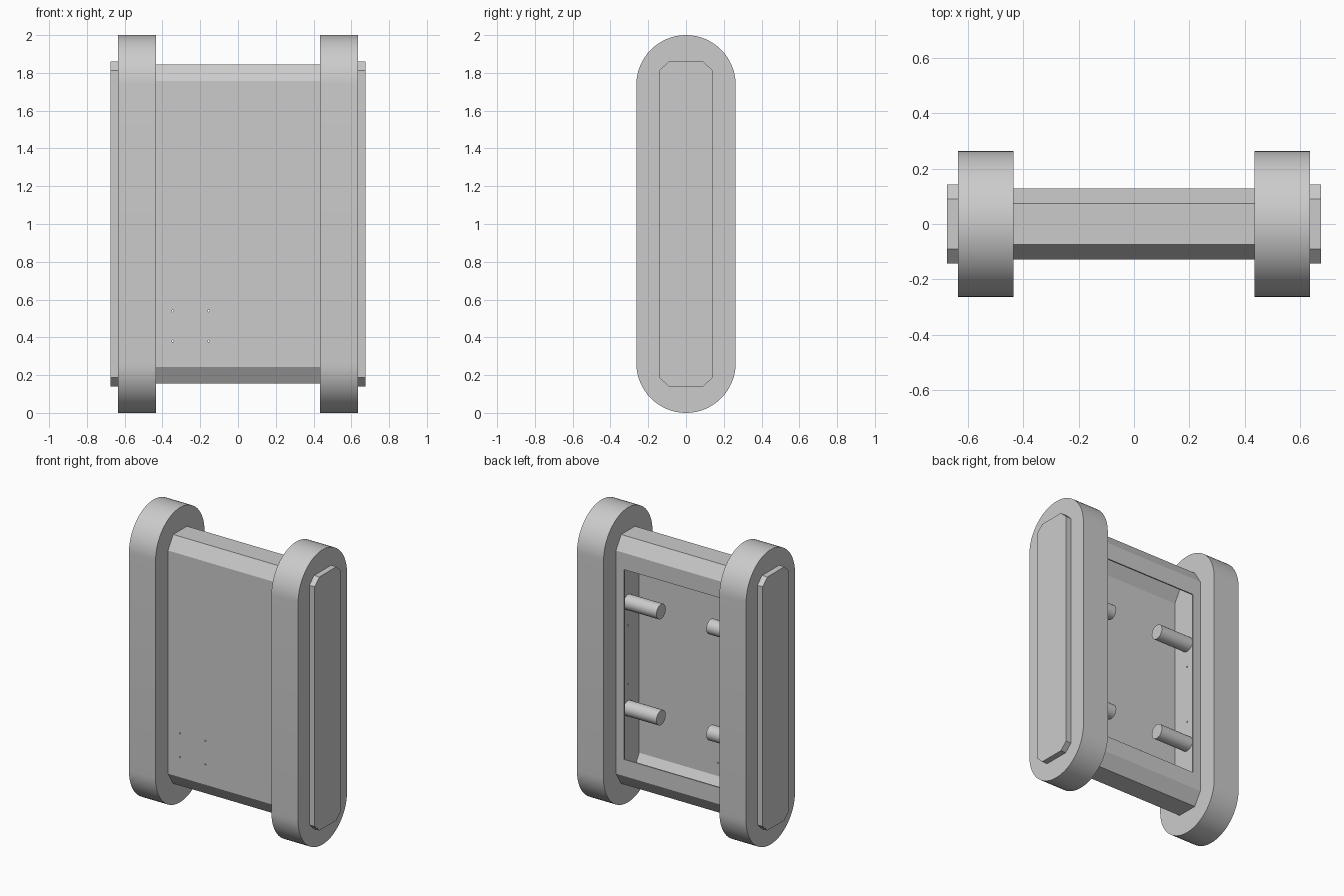
import bpy, bmesh, math

if "Cube" in bpy.data.objects:
    bpy.data.objects.remove(bpy.data.objects["Cube"])

grey = bpy.data.materials.new("plain grey")
grey.diffuse_color = (0.6, 0.6, 0.6, 1)
grey.use_nodes = True
grey.node_tree.nodes["Principled BSDF"].inputs["Base Color"].default_value = grey.diffuse_color


def prism(name, profile, x0, x1):
    """Extrude a (y, z) outline along x."""
    bm = bmesh.new()
    face = bm.faces.new([bm.verts.new((x0, y, z)) for y, z in profile])
    new = bmesh.ops.extrude_face_region(bm, geom=[face])["geom"]
    bmesh.ops.translate(bm, vec=(x1 - x0, 0, 0),
                        verts=[v for v in new if isinstance(v, bmesh.types.BMVert)])
    bmesh.ops.recalc_face_normals(bm, faces=bm.faces)
    mesh = bpy.data.meshes.new(name)
    bm.to_mesh(mesh)
    bm.free()
    mesh.materials.append(grey)
    ob = bpy.data.objects.new(name, mesh)
    bpy.context.collection.objects.link(ob)
    return ob


def octagon(hy, hz, cy, cz):
    """Chamfered rectangle centred on z = 1."""
    quarter = [(hy, hz - cz), (hy - cy, hz)]
    pts = quarter + [(-y, z) for y, z in quarter[::-1]]
    return [(y, 1 + z) for y, z in pts + [(-y, -z) for y, z in pts]]


def ring(y, z, r, n):
    return [(y + r * math.cos(2 * math.pi * i / n), z + r * math.sin(2 * math.pi * i / n))
            for i in range(n)]


def activate(ob):
    bpy.ops.object.select_all(action="DESELECT")
    ob.select_set(True)
    bpy.context.view_layer.objects.active = ob


def smooth(ob):
    activate(ob)
    bpy.ops.object.shade_smooth_by_angle(angle=math.radians(25))


def cut(ob, cutter):
    mod = ob.modifiers.new("cut", "BOOLEAN")
    mod.operation, mod.solver, mod.object = "DIFFERENCE", "EXACT", cutter
    activate(ob)
    bpy.ops.object.modifier_apply(modifier=mod.name)
    bpy.data.objects.remove(cutter)


# Hollow chamfered body between the side pods
body = prism("body", octagon(0.129, 0.845, 0.055, 0.088), -0.435, 0.435)
cut(body, prism("cavity_cutter", octagon(0.12, 0.80, 0.055, 0.09), -0.5, 0.5))

# Rectangular opening in the back
cut(body, prism("opening_cutter", [(0.05, 0.356), (0.2, 0.356), (0.2, 1.644), (0.05, 1.644)],
                -0.374, 0.374))

# Four pin holes through the front
for x in (-0.345, -0.155):
    for z in (0.38, 0.54):
        bpy.ops.mesh.primitive_cylinder_add(vertices=12, radius=0.005, depth=0.06,
                                            location=(x, -0.125, z),
                                            rotation=(math.pi / 2, 0, 0))
        cut(body, bpy.context.object)

# Stadium outline of the side pods
R, N = 0.263, 32
arc = [(R * math.cos(math.pi * i / N), 2 - R + R * math.sin(math.pi * i / N))
       for i in range(N + 1)]
stadium = arc + [(-y, 2 - z) for y, z in arc]

for s, side in ((-1, "left"), (1, "right")):
    # Rounded pod with two pin holes on its inner face
    pod = prism(side + "_pod", stadium, s * 0.435, s * 0.635)
    for z in (0.8, 1.2):
        cut(pod, prism("pin_cutter", ring(0, z, 0.005, 12), s * 0.42, s * 0.45))
    smooth(pod)
    # Chamfered plate on the outer face
    prism(side + "_cap", octagon(0.142, 0.86, 0.051, 0.047), s * 0.635, s * 0.675)
    # Round pegs reaching into the cavity
    for z, level in ((0.64, "lower"), (1.36, "upper")):
        smooth(prism(f"{side}_{level}_peg", ring(0, z, 0.05, 32), s * 0.435, s * 0.187))
